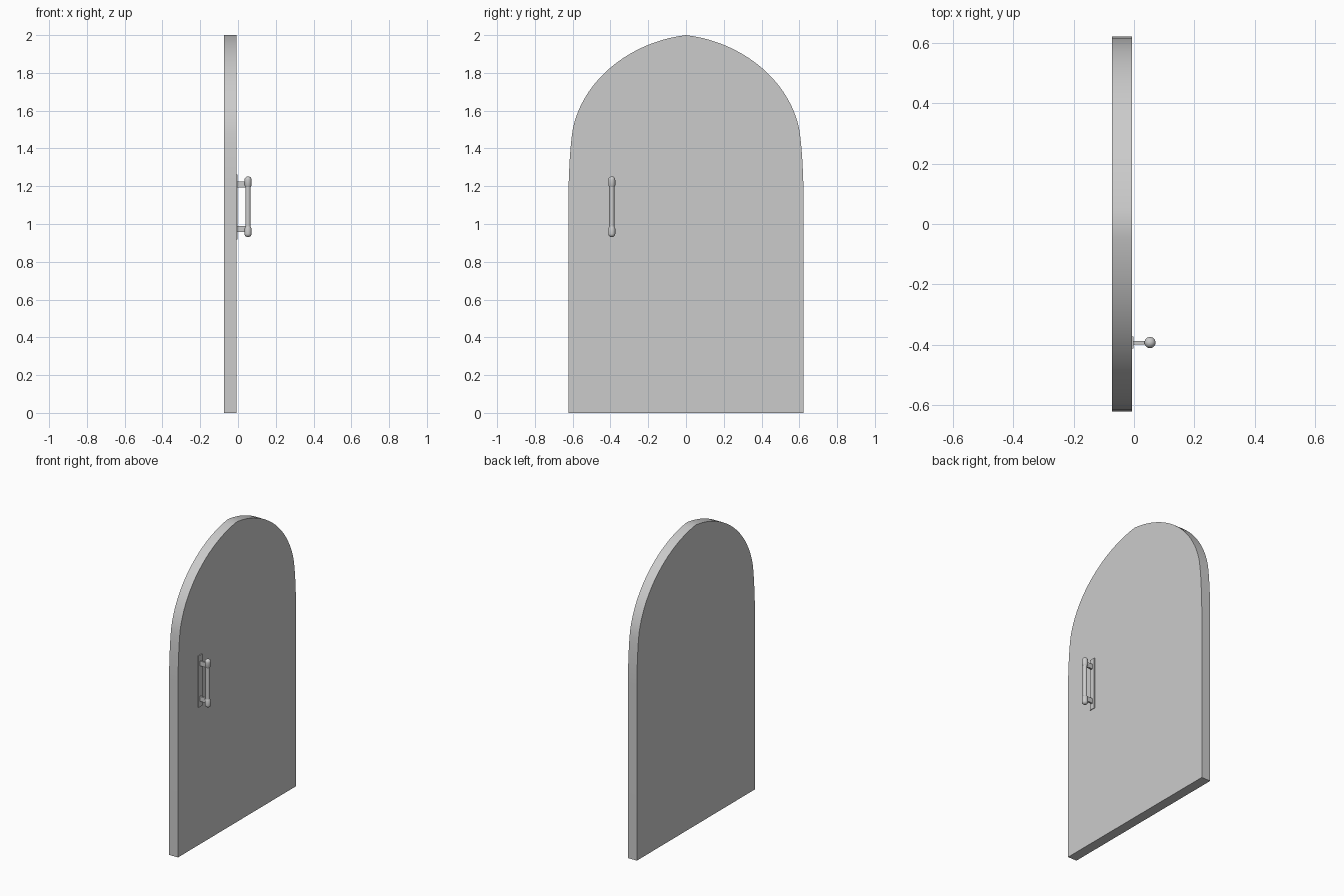
import bpy, bmesh, math
from mathutils import Vector, geometry

if "Cube" in bpy.data.objects:
    bpy.data.objects.remove(bpy.data.objects["Cube"])


def make_object(name, bm, smooth=None):
    bmesh.ops.recalc_face_normals(bm, faces=bm.faces)
    mesh = bpy.data.meshes.new(name)
    bm.to_mesh(mesh)
    bm.free()
    ob = bpy.data.objects.new(name, mesh)
    bpy.context.collection.objects.link(ob)
    if smooth:
        bpy.ops.object.select_all(action='DESELECT')
        ob.select_set(True)
        bpy.context.view_layer.objects.active = ob
        bpy.ops.object.shade_smooth_by_angle(angle=math.radians(smooth))
    return ob


def box(name, lo, hi):
    bm = bmesh.new()
    bmesh.ops.create_cube(bm, size=1)
    for v in bm.verts:
        v.co = Vector([(a + b) / 2 + c * (b - a) for a, b, c in zip(lo, hi, v.co)])
    return make_object(name, bm)


def lathe(name, profile, x, y, sides=24):
    """Spin a (radius, z) profile around a vertical axis at x, y."""
    bm = bmesh.new()
    verts = [bm.verts.new((x + r, y, z)) for r, z in profile]
    edges = [bm.edges.new(p) for p in zip(verts, verts[1:])]
    bmesh.ops.spin(bm, geom=verts + edges, cent=(x, y, 0), axis=(0, 0, 1),
                   angle=math.tau, steps=sides, use_duplicate=False)
    bmesh.ops.remove_doubles(bm, verts=bm.verts, dist=1e-5)
    return make_object(name, bm, 40)


# Door slab: straight sides, a slight taper, then a shallow pointed arch
BACK, FACE = -0.073, -0.007
lower = geometry.interpolate_bezier(Vector((0.622, 1.17)), Vector((0.62, 1.3)),
                                    Vector((0.612, 1.43)), Vector((0.598, 1.51)), 8)
upper = geometry.interpolate_bezier(Vector((0.598, 1.51)), Vector((0.54, 1.77)),
                                    Vector((0.29, 1.965)), Vector((0, 2)), 20)
half = [(0.622, 0)] + [(p[0], p[1]) for p in lower + upper[1:]]
outline = half + [(-y, z) for y, z in reversed(half[:-1])]
bm = bmesh.new()
face = bm.faces.new([bm.verts.new((BACK, y, z)) for y, z in outline])
ext = bmesh.ops.extrude_face_region(bm, geom=[face], use_keep_orig=True)
for v in ext['geom']:
    if isinstance(v, bmesh.types.BMVert):
        v.co.x = FACE
make_object("door_slab", bm, 30)

# Handle: back plate, vertical grip, rounded end caps and flat brackets
HX, HY, MID = 0.053, -0.393, 1.091
box("handle_plate", (FACE - 0.002, HY - 0.02, 0.919), (-0.002, HY + 0.02, 1.263))
lathe("handle_grip", [(0, 0.96), (0.0135, 0.96), (0.0135, 1.22), (0, 1.22)], HX, HY)

R = 0.0185
for label, s in (("top", 1), ("bottom", -1)):
    tip = 0.161 - R
    cap = [(R * math.cos(a), MID + s * (tip + R * math.sin(a)))
           for a in [i * math.pi / 16 for i in range(9)]]
    cap = [(0, MID + s * 0.104), (0.0135, MID + s * 0.104), (R, MID + s * 0.114)] + cap
    lathe(label + "_cap", cap, HX, HY)
    zc = MID + s * 0.118
    box(label + "_bracket", (-0.004, HY - 0.006, zc - 0.016), (HX, HY + 0.006, zc + 0.016))
